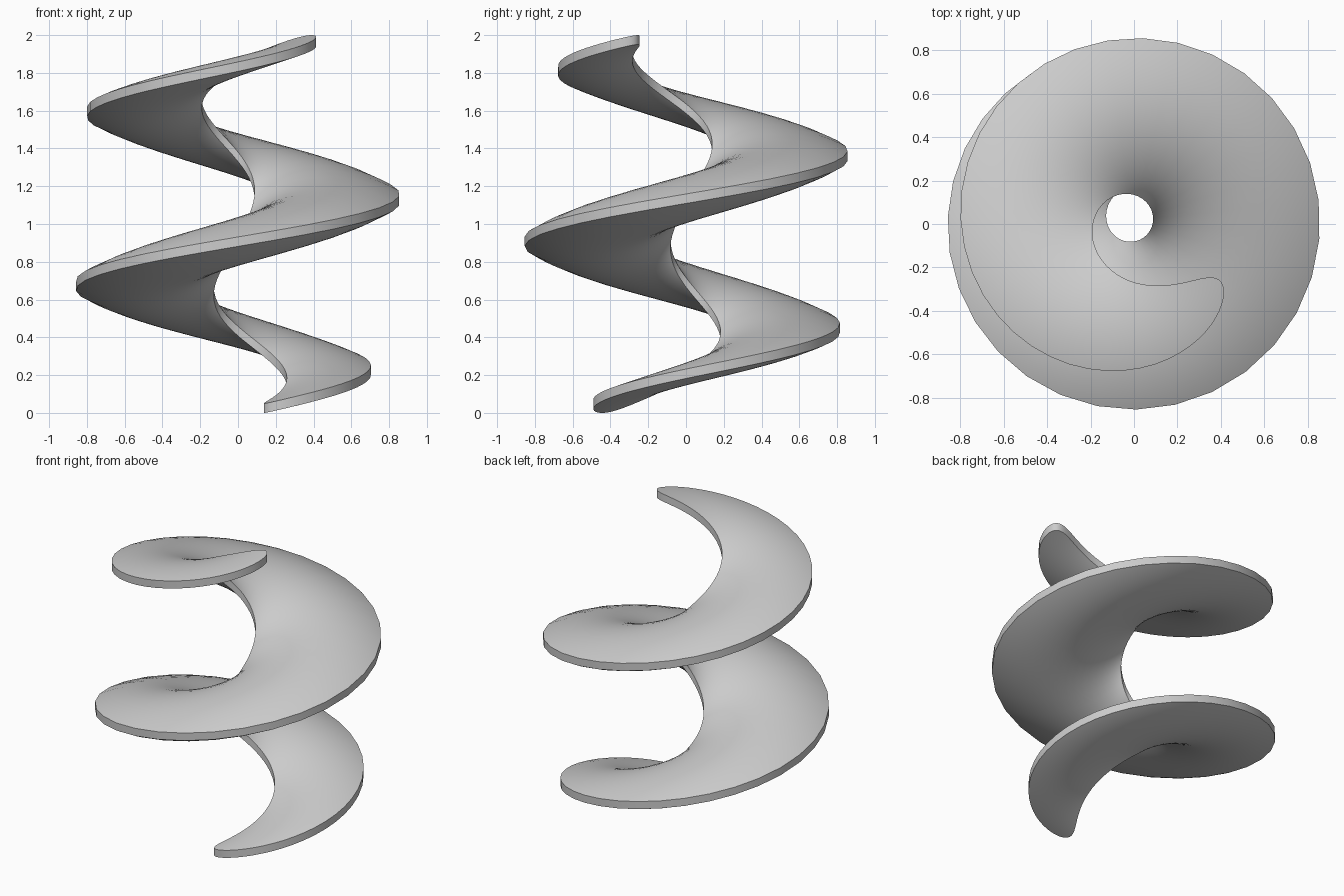
import bpy, bmesh, math

if "Cube" in bpy.data.objects:
    bpy.data.objects.remove(bpy.data.objects["Cube"])

# Spiral ribbon: a long elliptical lens wrapped around a vertical axis
STEPS, ACROSS = 100, 24
MID_R, HALF_W = 0.482, 0.388          # centre-line radius, widest half width
MID_ANGLE, HALF_ANGLE = 307, 379      # degrees
RIM, BULGE = 0.05, 0.105              # rim height, swelling of each face
CX, CY = -0.010, 0.014                # axis offset


def add_face_sheet(bm, side):
    """One swollen face of the ribbon, side = +1 top or -1 bottom."""
    rows = []
    for i in range(STEPS + 1):
        p = math.pi * i / STEPS
        t, w = -math.cos(p), math.sin(p)
        a = math.radians(MID_ANGLE + HALF_ANGLE * t)
        row = []
        for j in range(ACROSS + 1):
            s = -math.cos(math.pi * j / ACROSS)
            r = MID_R + HALF_W * w * s
            z = 1 + t * (1 - RIM / 2) + side * (RIM / 2 + BULGE * w * w * (1 - s * s))
            row.append(bm.verts.new((CX + r * math.cos(a), CY + r * math.sin(a), z)))
        rows.append(row)
    for r0, r1 in zip(rows, rows[1:]):
        for j in range(ACROSS):
            bm.faces.new((r0[j], r0[j + 1], r1[j + 1], r1[j]))
    return rows


bm = bmesh.new()
top, bottom = add_face_sheet(bm, 1), add_face_sheet(bm, -1)

# Rim wall along the inner and outer edges
for k in (0, ACROSS):
    for i in range(STEPS):
        bm.faces.new((bottom[i][k], bottom[i + 1][k], top[i + 1][k], top[i][k]))
bmesh.ops.remove_doubles(bm, verts=bm.verts[:], dist=1e-5)
bmesh.ops.recalc_face_normals(bm, faces=bm.faces[:])

mesh = bpy.data.meshes.new("spiral_ribbon")
bm.to_mesh(mesh)
bm.free()
ribbon = bpy.data.objects.new("spiral_ribbon", mesh)
bpy.context.collection.objects.link(ribbon)
bpy.context.view_layer.objects.active = ribbon
ribbon.select_set(True)
bpy.ops.object.shade_smooth_by_angle(angle=math.radians(30))
